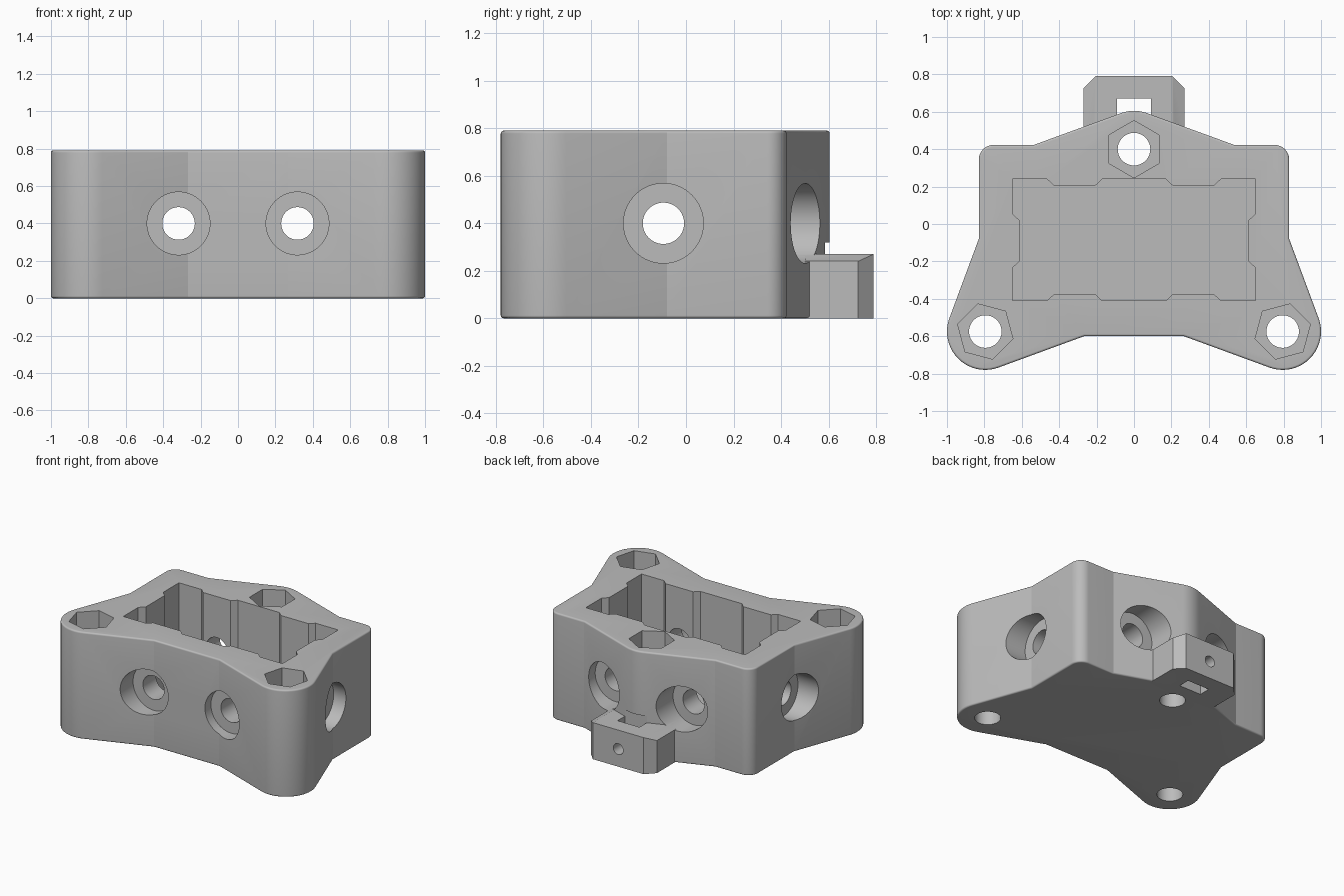
import bpy, bmesh
from math import sin, cos, radians, pi
from mathutils import Matrix

cube = bpy.data.objects.get("Cube")
if cube:
    bpy.data.objects.remove(cube, do_unlink=True)

H = 0.79          # body height
AXIS_Z = 0.40     # height of the side bores
BORE, SINK = 0.087, 0.168

grey = bpy.data.materials.new("plain grey")
grey.use_nodes = True
grey.diffuse_color = (0.5, 0.5, 0.5, 1)
grey.node_tree.nodes["Principled BSDF"].inputs["Base Color"].default_value = (0.5, 0.5, 0.5, 1)


def make(name, bm):
    bmesh.ops.recalc_face_normals(bm, faces=bm.faces)
    mesh = bpy.data.meshes.new(name)
    bm.to_mesh(mesh)
    bm.free()
    obj = bpy.data.objects.new(name, mesh)
    obj.data.materials.append(grey)
    bpy.context.collection.objects.link(obj)
    return obj


def prism(name, points, z0, z1):
    bm = bmesh.new()
    face = bm.faces.new([bm.verts.new((x, y, z0)) for x, y in points])
    top = bmesh.ops.extrude_face_region(bm, geom=[face])["geom"]
    verts = [v for v in top if isinstance(v, bmesh.types.BMVert)]
    bmesh.ops.translate(bm, verts=verts, vec=(0, 0, z1 - z0))
    return make(name, bm)


def cylinder(name, axis, start, end, a, b, radius, sides=64, turn=0):
    """Cylinder along an axis; a and b are its other two coordinates in xyz order."""
    mid = (start + end) / 2
    place, rot = {
        "X": ((mid, a, b), Matrix.Rotation(pi / 2, 4, "Y")),
        "Y": ((a, mid, b), Matrix.Rotation(pi / 2, 4, "X")),
        "Z": ((a, b, mid), Matrix.Rotation(radians(turn), 4, "Z")),
    }[axis]
    bm = bmesh.new()
    bmesh.ops.create_cone(bm, cap_ends=True, segments=sides, radius1=radius, radius2=radius,
                          depth=abs(end - start), matrix=Matrix.Translation(place) @ rot)
    return make(name, bm)


def apply(obj, mod):
    bpy.context.view_layer.objects.active = obj
    bpy.ops.object.modifier_apply(modifier=mod.name)


def combine(obj, other, operation="DIFFERENCE"):
    mod = obj.modifiers.new("combine", "BOOLEAN")
    mod.operation, mod.solver, mod.object = operation, "EXACT", other
    apply(obj, mod)
    bpy.data.objects.remove(other, do_unlink=True)


def arc(cx, cy, r, a0, a1, steps):
    angles = [radians(a0 + (a1 - a0) * i / steps) for i in range(steps + 1)]
    return [(cx + r * cos(a), cy + r * sin(a)) for a in angles]


def mirrored(half):
    """Close a right-hand profile by mirroring it; points on the centre line stay single."""
    return half + [(-x, y) for x, y in reversed(half) if x > 0.001]


# Body outline: three screw lobes joined by 20 degree flanks
half = [(0.267, -0.6)]
half += arc(0.795, -0.575, 0.205, -110, 20, 20)
half += [(0.83, -0.08)]
half += arc(0.75, 0.343, 0.08, 0, 90, 12)
half += [(0.535, 0.423)]
half += arc(0, 0.4, 0.205, 70, 90, 4)
body = prism("body", mirrored(half), 0, H)
bevel = body.modifiers.new("rim", "BEVEL")
bevel.width, bevel.segments, bevel.angle_limit = 0.012, 6, radians(45)
apply(body, bevel)

# Central pocket with thickened bosses around the bores
back = [(0.17, 0.24), (0.205, 0.207), (0.43, 0.207), (0.465, 0.24), (0.65, 0.24)]
side = [(0.65, 0.055), (0.613, 0.02), (0.613, -0.2), (0.65, -0.235)]
front = [(x, -0.17 - y) for x, y in reversed(back)]
combine(body, prism("pocket", mirrored(back + side + front), 0.1, 1))

# Bores and counterbores through the front, back and sides
for s in (-1, 1):
    x = 0.318 * s
    combine(body, cylinder("long_bore", "Y", -1, 1, x, AXIS_Z, BORE))
    combine(body, cylinder("front_sink", "Y", -1, -0.53, x, AXIS_Z, SINK))
    combine(body, cylinder("back_sink", "Y", 0.365, 1, x, AXIS_Z, SINK))
    combine(body, cylinder("side_sink", "X", 0.73 * s, 1.2 * s, -0.095, AXIS_Z, SINK))
combine(body, cylinder("cross_bore", "X", -1.2, 1.2, -0.095, AXIS_Z, BORE))

# Vertical screw holes with hexagonal nut pockets
for x, y, turn in ((0, 0.4, 0), (-0.795, -0.575, 15), (0.795, -0.575, -15)):
    combine(body, cylinder("screw_hole", "Z", -1, 1, x, y, BORE))
    combine(body, cylinder("nut_pocket", "Z", H - 0.22, 1, x, y, 0.153, 6, turn))

# Rear tab with chamfered corners and sloping shoulders
tab = prism("tab", mirrored([(0.27, 0.5), (0.27, 0.725), (0.207, 0.79), (0.207, 0.5)][:3]), 0, 0.27)
for s in (-1, 1):
    bm = bmesh.new()
    wedge = [(0.207, 0.27), (0.3, 0.226), (0.3, 0.4), (0.207, 0.4)]
    face = bm.faces.new([bm.verts.new((x * s, 0.4, z)) for x, z in wedge])
    ext = bmesh.ops.extrude_face_region(bm, geom=[face])["geom"]
    bmesh.ops.translate(bm, vec=(0, 0.5, 0),
                        verts=[v for v in ext if isinstance(v, bmesh.types.BMVert)])
    combine(tab, make("shoulder_cut", bm))
combine(body, tab, "UNION")

# Strap slot and cross hole in the tab
combine(body, prism("slot", [(-0.09, 0.583), (0.09, 0.583), (0.09, 0.67), (-0.09, 0.67)], -0.1, 0.32))
combine(body, cylinder("tab_hole", "Y", 0.62, 0.9, 0, 0.13, 0.04, 32))

# Smooth curved walls, crisp flank corners
bpy.ops.object.select_all(action="DESELECT")
body.select_set(True)
bpy.context.view_layer.objects.active = body
bpy.ops.object.shade_smooth_by_angle(angle=radians(17))
